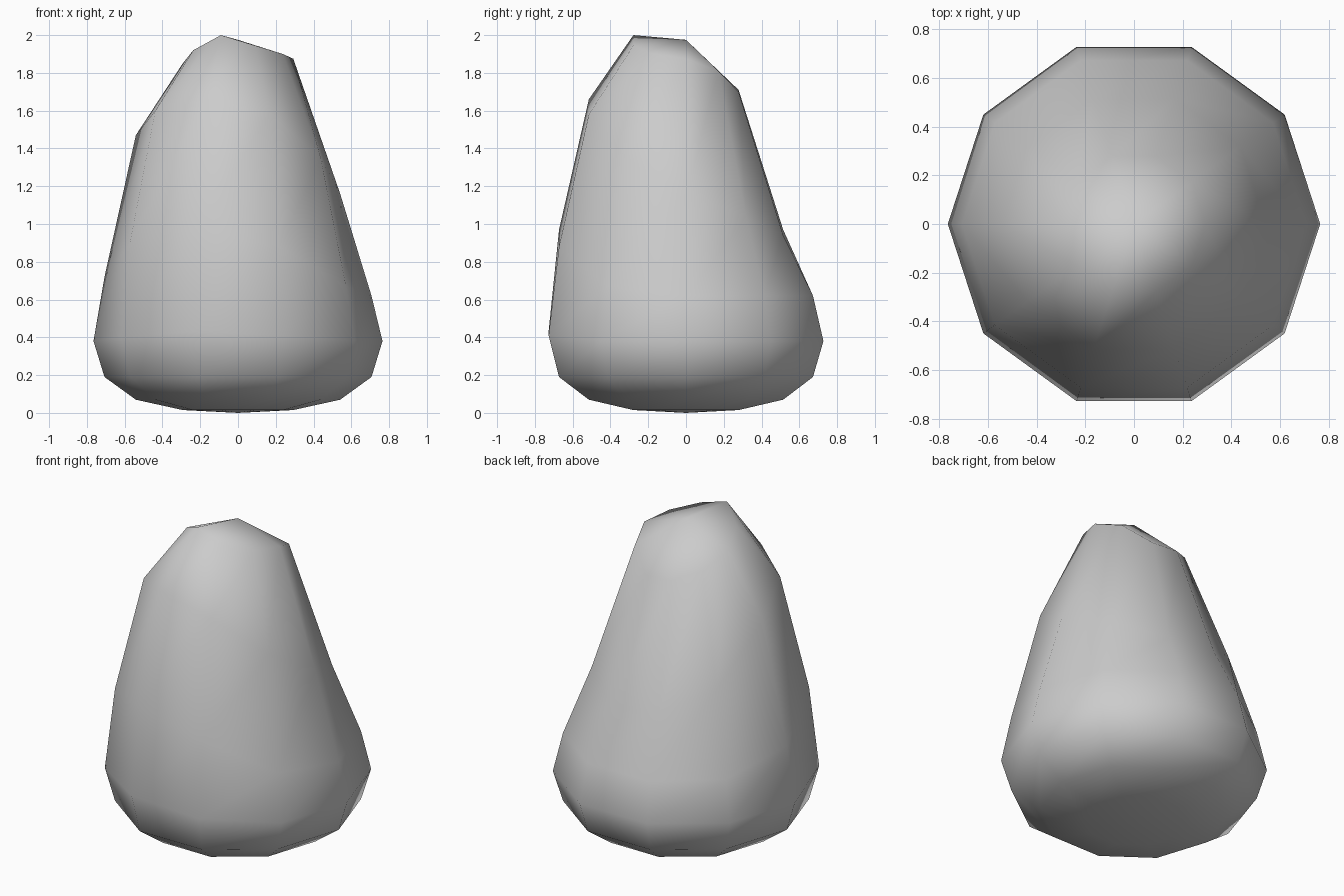
import bpy
import bmesh
from math import cos, sin, pi

cube = bpy.data.objects.get("Cube")
if cube:
    bpy.data.objects.remove(cube)

RADIUS = 0.765
SIDES = 10

# Ring heights from bottom to top; a single value is a level ring,
# a list goes round from the left side through the back
RINGS = [
    0.015,
    0.07,
    0.19,
    [.38, .38, .38, .38, .38, .38, .40, .43, .41, .38],
    [.62, .62, .62, .62, .63, .72, .90, .97, .88, .67],
    [1.16, 1.04, .94, .97, 1.13, 1.47, 1.60, 1.66, 1.58, 1.35],
    [1.875, 1.81, 1.70, 1.71, 1.77, 1.85, 1.92, 2.0, 1.945, 1.90],
]
TOP = 1.975


def make_material(name, value):
    mat = bpy.data.materials.new(name)
    mat.use_nodes = True
    color = (value, value, value, 1)
    mat.diffuse_color = color
    mat.node_tree.nodes["Principled BSDF"].inputs["Base Color"].default_value = color
    return mat


def build_boulder():
    bm = bmesh.new()

    # Rings of a sphere, drawn up into a leaning peak
    rings = []
    for i, heights in enumerate(RINGS):
        r = RADIUS * sin(pi * (i + 1) / (len(RINGS) + 1))
        if not isinstance(heights, list):
            heights = [heights] * SIDES
        ring = []
        for k, z in enumerate(heights):
            a = 2 * pi * k / SIDES
            ring.append(bm.verts.new((r * cos(a), r * sin(a), z)))
        rings.append(ring)

    bottom = bm.verts.new((0, 0, 0))
    top = bm.verts.new((0, 0, TOP))

    # Side quads and the two end fans
    for k in range(SIDES):
        n = (k + 1) % SIDES
        for low, high in zip(rings, rings[1:]):
            bm.faces.new((low[k], low[n], high[n], high[k]))
        bm.faces.new((bottom, rings[0][n], rings[0][k]))
        bm.faces.new((top, rings[-1][k], rings[-1][n]))

    for face in bm.faces:
        face.smooth = True
    mesh = bpy.data.meshes.new("boulder")
    bm.to_mesh(mesh)
    bm.free()
    mesh.materials.append(make_material("stone grey", 0.6))
    obj = bpy.data.objects.new("boulder", mesh)
    bpy.context.collection.objects.link(obj)
    return obj


build_boulder()
